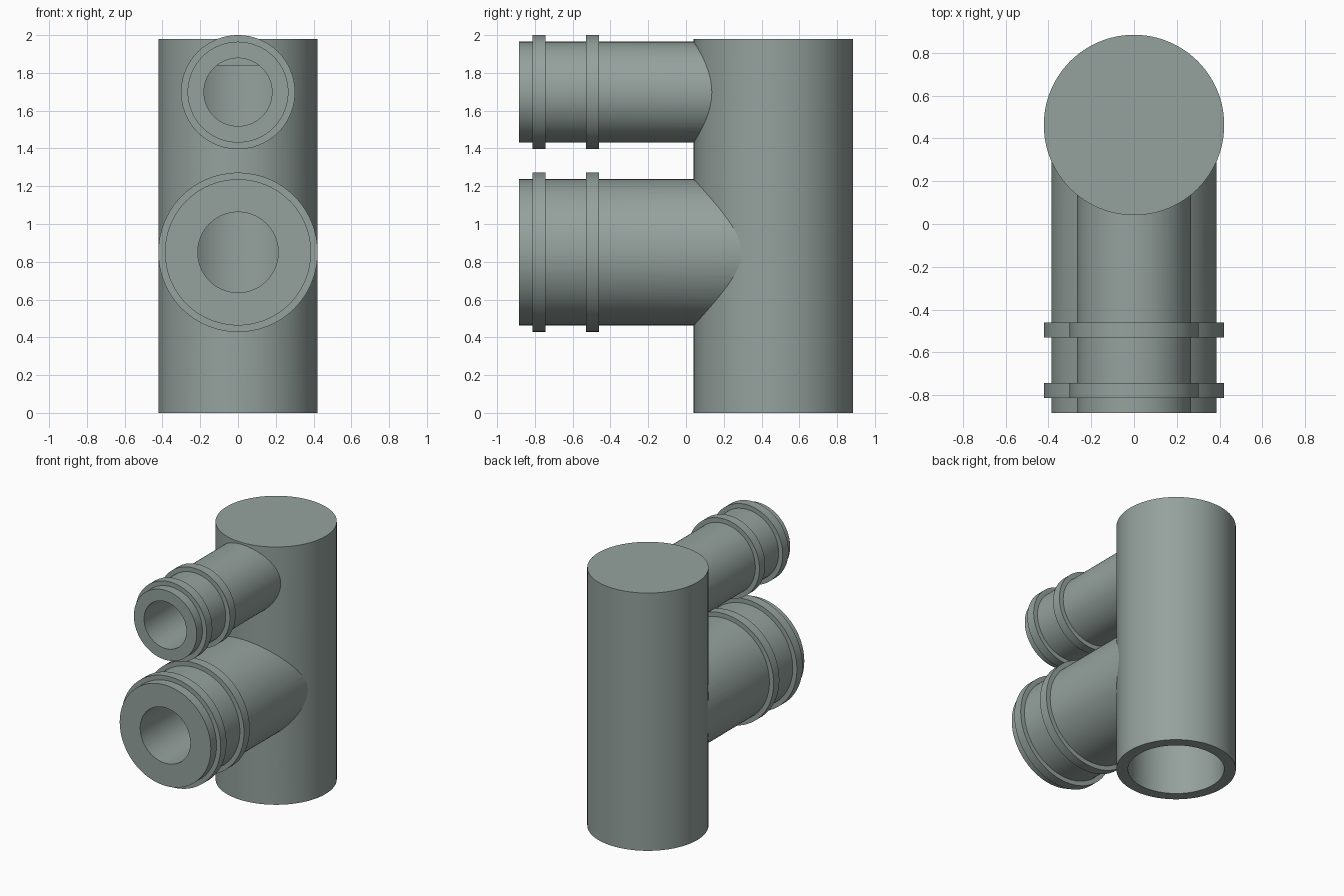
import bpy, bmesh
from math import cos, sin, tau, radians

if "Cube" in bpy.data.objects:
    bpy.data.objects.remove(bpy.data.objects["Cube"])

SEG = 96
MAIN_Y = 0.463      # axis of the upright pipe
FRONT = -0.883      # open end of both side pipes


def lathe(name, profile, place):
    """Closed solid of revolution; profile = (radius, height), place maps to world."""
    bm = bmesh.new()
    rings = []
    for r, h in profile:
        rings.append([bm.verts.new(place(r * cos(tau * i / SEG), r * sin(tau * i / SEG), h))
                      for i in range(SEG)])
    for a, b in zip(rings, rings[1:]):
        for i in range(SEG):
            j = (i + 1) % SEG
            bm.faces.new((a[i], a[j], b[j], b[i]))
    bm.faces.new(rings[0])
    bm.faces.new(rings[-1])
    bmesh.ops.recalc_face_normals(bm, faces=bm.faces)
    mesh = bpy.data.meshes.new(name)
    bm.to_mesh(mesh)
    bm.free()
    mesh.materials.append(paint)
    obj = bpy.data.objects.new(name, mesh)
    bpy.context.collection.objects.link(obj)
    return obj


def upright(name, profile):
    return lathe(name, profile, lambda a, b, h: (a, MAIN_Y + b, h))


def sideways(name, profile, z):
    return lathe(name, profile, lambda a, b, h: (a, h, z + b))


def combine(target, tool, operation):
    mod = target.modifiers.new(operation.lower(), 'BOOLEAN')
    mod.operation, mod.solver, mod.object = operation, 'EXACT', tool
    bpy.context.view_layer.objects.active = target
    bpy.ops.object.modifier_apply(modifier=mod.name)
    bpy.data.objects.remove(tool)


# Green-grey finish
paint = bpy.data.materials.new("green_grey")
paint.diffuse_color = (0.30, 0.36, 0.34, 1)
paint.use_nodes = True
paint.node_tree.nodes["Principled BSDF"].inputs["Base Color"].default_value = paint.diffuse_color

# Upright pipe body
body = upright("pipe_manifold", [(0.422, 0), (0.422, 1.98)])

# Side pipes with two raised collars: axis height, pipe, collar and bore radius
ports = [("large_port", 0.85, 0.387, 0.422, 0.213),
         ("small_port", 1.698, 0.267, 0.302, 0.18)]
for name, z, r, collar, bore in ports:
    profile = [(r, FRONT)]
    for y in (-0.813, -0.53):
        profile += [(r, y), (collar, y), (collar, y + 0.07), (r, y + 0.07)]
    profile.append((r, MAIN_Y))
    combine(body, sideways(name, profile, z), 'UNION')

# Main bore, open at the bottom and closed at the top
combine(body, upright("main_bore", [(0.34, -0.1), (0.34, 1.84)]), 'DIFFERENCE')

# Bores of the side pipes
for name, z, r, collar, bore in ports:
    combine(body, sideways(name + "_bore", [(bore, FRONT - 0.1), (bore, MAIN_Y)], z),
            'DIFFERENCE')

# Smooth walls, crisp edges
bpy.ops.object.select_all(action='DESELECT')
body.select_set(True)
bpy.context.view_layer.objects.active = body
bpy.ops.object.shade_smooth_by_angle(angle=radians(12))
